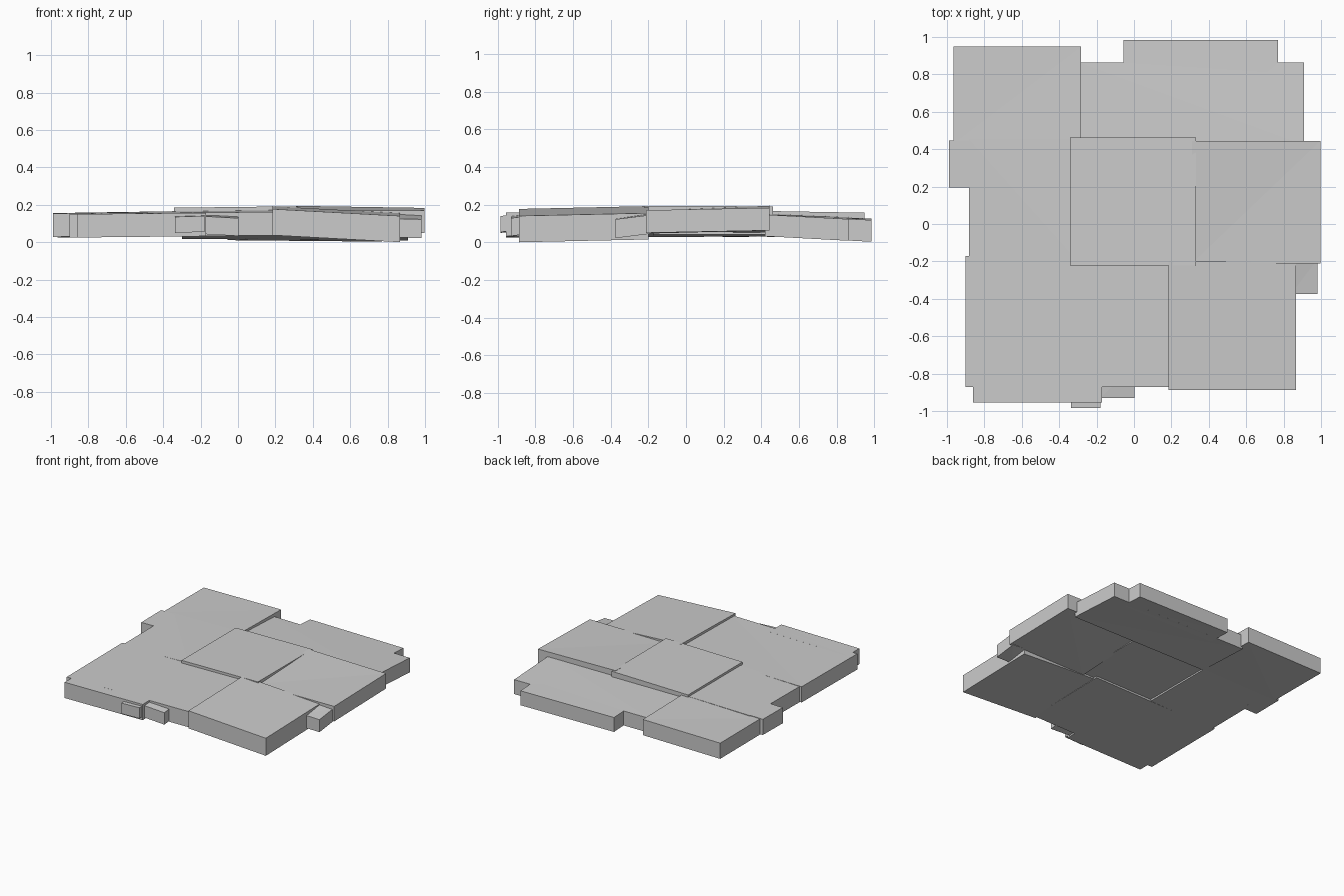
import bpy, bmesh

if "Cube" in bpy.data.objects:
    bpy.data.objects.remove(bpy.data.objects["Cube"])

stones = []


def block(name, rect, top, thick):
    """Block over a rectangle (x0, x1, y0, y1) whose top follows top(x, y)."""
    x0, x1, y0, y1 = rect
    bm = bmesh.new()
    bmesh.ops.create_cube(bm, size=1)
    for v in bm.verts:
        upper = v.co.z > 0
        v.co.x = x1 if v.co.x > 0 else x0
        v.co.y = y1 if v.co.y > 0 else y0
        v.co.z = top(v.co.x, v.co.y) - (0 if upper else thick)
    bmesh.ops.triangulate(bm, faces=bm.faces[:])
    me = bpy.data.meshes.new(name)
    bm.to_mesh(me)
    bm.free()
    ob = bpy.data.objects.new(name, me)
    bpy.context.collection.objects.link(ob)
    stones.append(ob)


def slab(name, rect, heights, thick=.125, tab=None):
    """Slab with corner heights front left, front right, back left, back right;
    an optional tab continues the same surface past the edge."""
    x0, x1, y0, y1 = rect
    a, b, c, d = heights

    def top(x, y):
        u, v = (x - x0) / (x1 - x0), (y - y0) / (y1 - y0)
        return (a * (1 - u) + b * u) * (1 - v) + (c * (1 - u) + d * u) * v

    block(name, rect, top, thick)
    if tab:
        block(name + "_tab", tab, top, thick)


# main paving slabs, overlapping slightly
slab("middle_slab", (-.342, .332, -.223, .462), (.184, .192, .182, .191), .13)
slab("right_slab", (.31, .996, -.212, .443), (.166, .17, .194, .183), .12)
slab("left_slab", (-.882, -.3, -.2, .452), (.152, .166, .157, .166), tab=(-.99, -.86, .195, .446))
slab("front_left_slab", (-.9, .21, -.872, -.17), (.15, .162, .155, .172), tab=(-.86, -.172, -.955, -.8))
slab("front_right_slab", (.185, .867, -.888, -.2), (.177, .14, .192, .155), .14)
slab("back_left_slab", (-.965, -.283, .43, .948), (.152, .166, .15, .157))
slab("back_right_slab", (-.3, .91, .42, .864), (.152, .147, .133, .123), .115, tab=(-.055, .77, .8, .985))

# small stones poking out of the edge
slab("right_chip", (.84, .98, -.374, -.19), (.125, .122, .153, .145), .1)
slab("front_chip_left", (-.338, -.178, -.985, -.9), (.135, .14, .14, .145), .085)
slab("front_chip_right", (-.18, .002, -.93, -.76), (.138, .128, .155, .15), .095)

# fuse the overlapping stones into one shell
paving = stones[0]
bpy.context.view_layer.objects.active = paving
for s in stones[1:]:
    m = paving.modifiers.new("fuse", 'BOOLEAN')
    m.operation = 'UNION'
    m.solver = 'EXACT'
    m.object = s
    bpy.ops.object.modifier_apply(modifier=m.name)
    bpy.data.objects.remove(s)
paving.name = "stone_paving"

# rest the lowest point on the ground
low = min(v.co.z for v in paving.data.vertices)
for v in paving.data.vertices:
    v.co.z -= low
